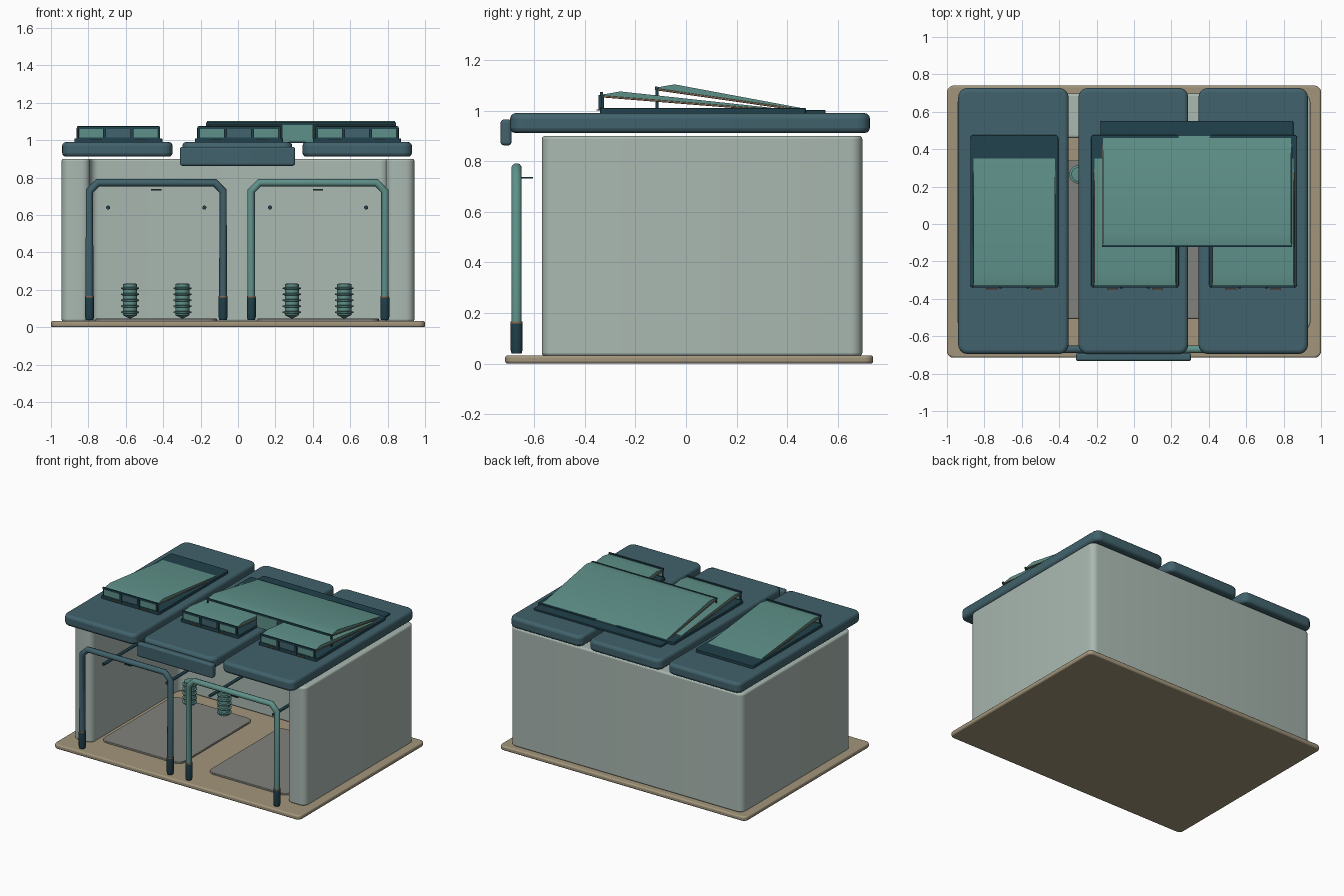
import bpy, bmesh
from mathutils import Vector

if "Cube" in bpy.data.objects:
    bpy.data.objects.remove(bpy.data.objects["Cube"])


def material(name, rgb):
    m = bpy.data.materials.new(name)
    m.use_nodes = True
    m.diffuse_color = (*rgb, 1)
    bsdf = next(n for n in m.node_tree.nodes if n.type == "BSDF_PRINCIPLED")
    bsdf.inputs["Base Color"].default_value = (*rgb, 1)
    return m


PALE = material("pale_grey_green", (0.40, 0.48, 0.44))
SLATE = material("slate_blue", (0.053, 0.122, 0.15))
TEAL = material("teal", (0.114, 0.28, 0.25))
DARK = material("dark_blue", (0.015, 0.054, 0.072))
TAN = material("tan", (0.36, 0.30, 0.20))
BROWN = material("brown", (0.26, 0.15, 0.085))
GREY = material("floor_grey", (0.22, 0.22, 0.20))


def finish(bm, name, mat, edge=0.0, segs=3, smooth=True):
    bmesh.ops.recalc_face_normals(bm, faces=bm.faces)
    me = bpy.data.meshes.new(name)
    bm.to_mesh(me)
    bm.free()
    me.materials.append(mat)
    ob = bpy.data.objects.new(name, me)
    bpy.context.collection.objects.link(ob)
    if edge:
        mod = ob.modifiers.new("soft_edges", "BEVEL")
        mod.width, mod.segments = edge, segs
        mod.limit_method, mod.angle_limit = "ANGLE", 0.6
    if smooth:
        bpy.ops.object.select_all(action="DESELECT")
        ob.select_set(True)
        bpy.context.view_layer.objects.active = ob
        bpy.ops.object.shade_smooth_by_angle(angle=0.7)
    return ob


def prism(name, points, direction, mat, corner=0.0, edge=0.0):
    """Extrude an outline, rounding the edges along the extrusion."""
    bm = bmesh.new()
    face = bm.faces.new([bm.verts.new(p) for p in points])
    new = bmesh.ops.extrude_face_region(bm, geom=[face])["geom"]
    d = Vector(direction)
    bmesh.ops.translate(bm, vec=d, verts=[v for v in new if isinstance(v, bmesh.types.BMVert)])
    if corner:
        along = [e for e in bm.edges
                 if abs((e.verts[0].co - e.verts[1].co).normalized().dot(d.normalized())) > 0.99]
        bmesh.ops.bevel(bm, geom=along, offset=corner, segments=5, profile=0.5, affect="EDGES")
    return finish(bm, name, mat, edge)


def box(name, x, y, z, mat, corner=0.0, edge=0.0):
    pts = [(x[0], y[0], z[0]), (x[1], y[0], z[0]), (x[1], y[1], z[0]), (x[0], y[1], z[0])]
    return prism(name, pts, (0, 0, z[1] - z[0]), mat, corner, edge)


def tube(name, points, radius, mat):
    cu = bpy.data.curves.new(name, "CURVE")
    cu.dimensions = "3D"
    cu.bevel_depth, cu.bevel_resolution, cu.use_fill_caps = radius, 3, True
    sp = cu.splines.new("POLY")
    sp.points.add(len(points) - 1)
    for p, co in zip(sp.points, points):
        p.co = (*co, 1)
    cu.materials.append(mat)
    ob = bpy.data.objects.new(name, cu)
    bpy.context.collection.objects.link(ob)


def lathe(name, x, y, profile, mat):
    """Turn a radius/height profile around a vertical axis."""
    bm = bmesh.new()
    verts = [bm.verts.new((x + r, y, z)) for r, z in profile]
    edges = [bm.edges.new(pair) for pair in zip(verts, verts[1:])]
    bmesh.ops.spin(bm, geom=verts + edges, cent=(x, y, 0), axis=(0, 0, 1),
                   angle=6.283185, steps=20, use_merge=True)
    bmesh.ops.remove_doubles(bm, verts=bm.verts, dist=0.0005)
    finish(bm, name, mat)


# Base plate and U-shaped wall, open at the front
box("base_plate", (-1, 1), (-0.715, 0.74), (0, 0.033), TAN, 0.035, 0.01)
outline = [(-0.943, -0.57), (-0.79, -0.57), (-0.79, 0.46), (0.79, 0.46),
           (0.79, -0.57), (0.943, -0.57), (0.943, 0.697), (-0.943, 0.697)]
prism("wall", [(x, y, 0.03) for x, y in outline], (0, 0, 0.87), PALE, 0.045, 0.012)

# Roof slabs and the raised front lip
for name, x0, x1 in (("right", -0.94, -0.35), ("middle", -0.297, 0.29), ("left", 0.345, 0.93)):
    box(name + "_roof_slab", (x0, x1), (-0.695, 0.727), (0.912, 0.99), SLATE, 0.05, 0.02)
box("front_lip", (-0.31, 0.305), (-0.733, -0.69), (0.863, 0.965), SLATE, 0.012, 0.015)


def hood_sheet(name, x0, x1, front, back, top):
    """Thin wedge sheet rising to the front, with brown side trim."""
    low = [(front, top - 0.02), (back, 1.0)]
    prof = [low[0], (front, top - 0.012), (front + 0.07, top), (back, 1.008), low[1]]
    prism(name + "_sheet", [(x0, y, z) for y, z in prof], (x1 - x0, 0, 0), TEAL)
    for side, x in (("right", x0), ("left", x1)):
        tube(f"{name}_{side}_trim", [(x, y, z) for y, z in low], 0.004, BROWN)
        tube(f"{name}_{side}_post", [(x, front, 0.99), (x, front, top - 0.012)], 0.006, DARK)


# Three small roof hoods with three-pane fronts
for name, c in (("right_hood", -0.64), ("middle_hood", 0.005), ("left_hood", 0.637)):
    box(name + "_base", (c - 0.235, c + 0.235), (-0.34, 0.475), (0.985, 1.01), DARK, 0.015, 0.004)
    hood_sheet(name, c - 0.217, c + 0.217, -0.33, 0.37, 1.076)
    for z in (1.007, 1.066):
        box(name + "_front_rail", (c - 0.222, c + 0.222), (-0.34, -0.328), (z - 0.007, z + 0.007), DARK)
    for i in (-1, 0, 1):
        px = c + i * 0.145
        box(name + "_pane", (px - 0.066, px + 0.066), (-0.336, -0.33), (1.01, 1.063),
            TEAL if i else SLATE)
    for i in (-0.5, 0.5):
        px = c + i * 0.145
        box(name + "_divider", (px - 0.008, px + 0.008), (-0.346, -0.328), (1.0, 1.062), DARK)
    for i in (-1, 1):
        px = c + i * 0.12
        box(name + "_clip", (px - 0.03, px + 0.03), (-0.353, -0.346), (1.0, 1.004), BROWN)

# Wide hood bridging two slabs
box("wide_hood_base", (-0.18, 0.852), (0.4, 0.552), (0.985, 1.002), DARK, 0.012, 0.003)
hood_sheet("wide_hood", -0.165, 0.84, -0.115, 0.47, 1.104)
box("wide_hood_front_rail", (-0.17, 0.845), (-0.122, -0.112), (1.082, 1.096), DARK)
box("wide_hood_pane", (0.235, 0.40), (-0.12, -0.113), (0.99, 1.083), TEAL)

# Two bays: arch, feet, floor pad, hanging rods, ribbed coils
for name, c, mat in (("right", -0.437, SLATE), ("left", 0.428, TEAL)):
    w, y, top, cut = 0.357, -0.67, 0.773, 0.045
    half = [(w, 0.06), (w, top - cut), (w - cut, top)]
    path = [(c - dx, y, z) for dx, z in half] + [(c + dx, y, z) for dx, z in reversed(half)]
    tube(name + "_arch", path, 0.021, mat)
    for dx in (-w, w):
        lathe(name + "_arch_foot", c + dx, y,
              [(0, 0.04), (0.02, 0.04), (0.024, 0.055), (0.024, 0.158), (0, 0.158)], DARK)
        lathe(name + "_foot_ring", c + dx, y,
              [(0, 0.158), (0.0235, 0.158), (0.0235, 0.166), (0, 0.166)], BROWN)
    box(name + "_arch_tab", (c - 0.027, c + 0.027), (-0.655, -0.605), (0.732, 0.738), DARK)
    box(name + "_floor_pad", (c - 0.325, c + 0.325), (-0.505, 0.34), (0.03, 0.046), GREY, 0.05, 0.004)
    for dx in (-0.257, 0.257):
        tube(name + "_rod", [(c + dx, -0.57, 0.64), (c + dx, 0.47, 0.64)], 0.011, DARK)
    for dx in (-0.14, 0.14):
        profile = [(0, 0.045), (0.038, 0.065)]
        for i in range(5):
            z = 0.08 + i * 0.032
            profile += [(0.038, z - 0.006), (0.049, z - 0.003), (0.049, z + 0.003), (0.038, z + 0.006)]
        profile += [(0.038, 0.232), (0, 0.235)]
        lathe(name + "_coil", c + dx, 0.265, profile, TEAL)
